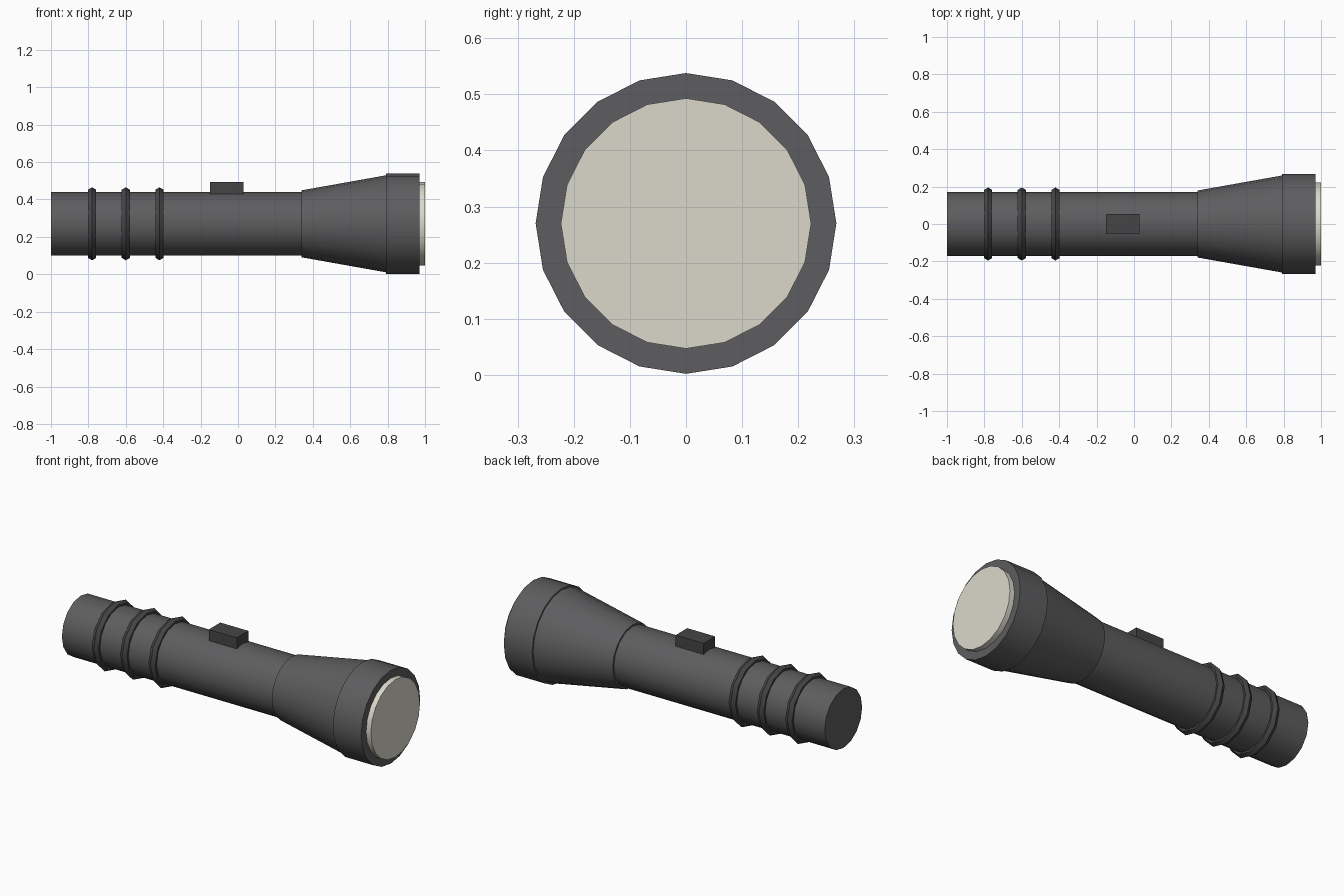
import bpy, math

if "Cube" in bpy.data.objects:
    bpy.data.objects.remove(bpy.data.objects["Cube"])

AXIS_Z = 0.27


def material(name, rgb):
    m = bpy.data.materials.new(name)
    m.diffuse_color = (*rgb, 1)
    m.use_nodes = True
    m.node_tree.nodes["Principled BSDF"].inputs["Base Color"].default_value = m.diffuse_color
    return m


casing = material("casing_grey", (0.11, 0.11, 0.115))
dark = material("dark_rubber", (0.06, 0.06, 0.062))
glass = material("lens_cream", (0.71, 0.69, 0.60))


def finish(name, mat, smooth=True):
    ob = bpy.context.object
    ob.name = name
    ob.data.materials.append(mat)
    if smooth:
        bpy.ops.object.shade_smooth_by_angle(angle=math.radians(35))
    return ob


def barrel(name, x0, x1, r0, r1, mat, sides=20):
    """Cylinder or cone lying along x, centred on the torch axis."""
    bpy.ops.mesh.primitive_cone_add(
        vertices=sides, radius1=r0, radius2=r1, depth=x1 - x0,
        location=((x0 + x1) / 2, 0, AXIS_Z), rotation=(0, math.pi / 2, 0))
    return finish(name, mat)


# Handle, flared head, bezel and lens
barrel("handle", -1.0, 0.345, 0.17, 0.17, casing, 16)
barrel("head_cone", 0.34, 0.795, 0.179, 0.26, casing)
barrel("bezel", 0.79, 0.97, 0.268, 0.268, casing)
barrel("lens", 0.955, 1.0, 0.223, 0.223, glass)

# Grip rings
for i in range(3):
    bpy.ops.mesh.primitive_torus_add(
        major_segments=12, minor_segments=6, major_radius=0.17, minor_radius=0.025,
        location=(-0.78 + 0.18 * i, 0, AXIS_Z), rotation=(0, math.pi / 2, 0))
    finish(f"grip_ring_{i + 1}", dark)

# Switch
bpy.ops.mesh.primitive_cube_add(size=1, location=(-0.06, 0, 0.461))
bpy.context.object.scale = (0.178, 0.105, 0.064)
finish("switch", dark, smooth=False)
